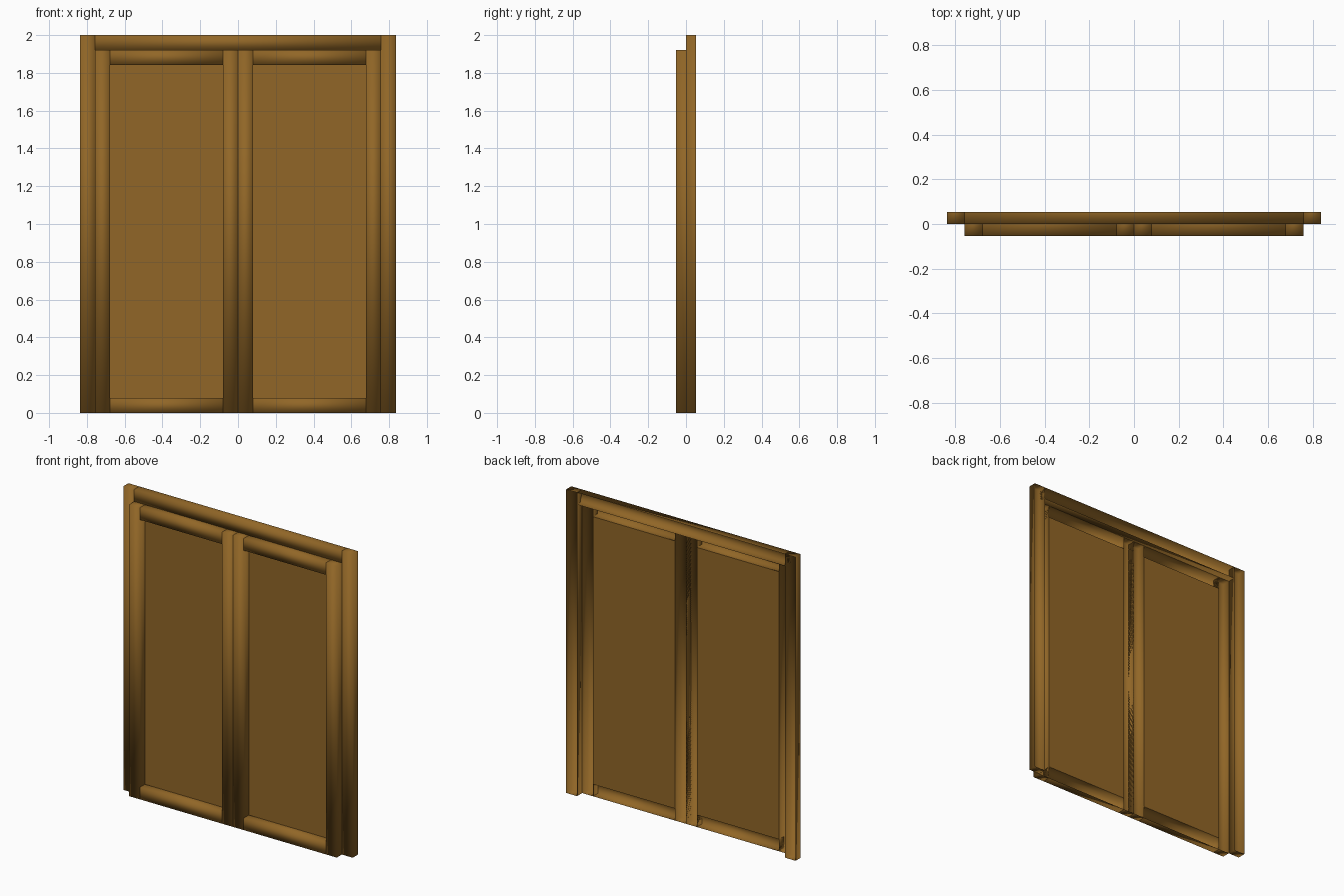
import bpy, bmesh
from mathutils import Matrix, Vector

if "Cube" in bpy.data.objects:
    bpy.data.objects.remove(bpy.data.objects["Cube"])

T = 0.079            # timber width
D = 0.053            # timber depth
H, W = 2.0, 0.836    # overall height, half width
DOOR_W, DOOR_H = W - T, H - T

wood = bpy.data.materials.new("brown_wood")
wood.diffuse_color = (0.283, 0.133, 0.020, 1)
wood.use_nodes = True
wood.node_tree.nodes["Principled BSDF"].inputs["Base Color"].default_value = wood.diffuse_color


def finish(name, bm, smooth):
    me = bpy.data.meshes.new(name)
    for f in bm.faces:
        f.smooth = smooth
    bm.to_mesh(me)
    bm.free()
    me.materials.append(wood)
    ob = bpy.data.objects.new(name, me)
    bpy.context.collection.objects.link(ob)


def timber(name, x0, x1, y0, z0, z1):
    """Softly shaded bar with an open back."""
    bm = bmesh.new()
    bmesh.ops.create_cube(bm, size=1)
    bm.normal_update()
    back = [f for f in bm.faces if f.normal.y > 0.9]
    bmesh.ops.delete(bm, geom=back, context='FACES_ONLY')
    centre = Vector(((x0 + x1) / 2, y0 + D / 2, (z0 + z1) / 2))
    bm.transform(Matrix.Translation(centre) @ Matrix.Diagonal((x1 - x0, D, z1 - z0, 1)))
    finish(name, bm, True)


def panel(name, x0, x1, z0, z1):
    """Flat sheet at the back of a door."""
    bm = bmesh.new()
    bm.faces.new([bm.verts.new(p) for p in
                  ((x0, 0, z0), (x1, 0, z0), (x1, 0, z1), (x0, 0, z1))])
    finish(name, bm, False)


# outer frame
timber("frame_post_left", -W, -DOOR_W, 0, 0, H)
timber("frame_post_right", DOOR_W, W, 0, 0, H)
timber("frame_lintel", -DOOR_W, DOOR_W, 0, DOOR_H, H)

# two doors
for side, a, b in (("left", -DOOR_W, 0), ("right", 0, DOOR_W)):
    timber(f"door_{side}_stile_a", a, a + T, -D, 0, DOOR_H)
    timber(f"door_{side}_stile_b", b - T, b, -D, 0, DOOR_H)
    timber(f"door_{side}_rail_bottom", a + T, b - T, -D, 0, T)
    timber(f"door_{side}_rail_top", a + T, b - T, -D, DOOR_H - T, DOOR_H)
    panel(f"door_{side}_panel", a + T, b - T, T, DOOR_H - T)
